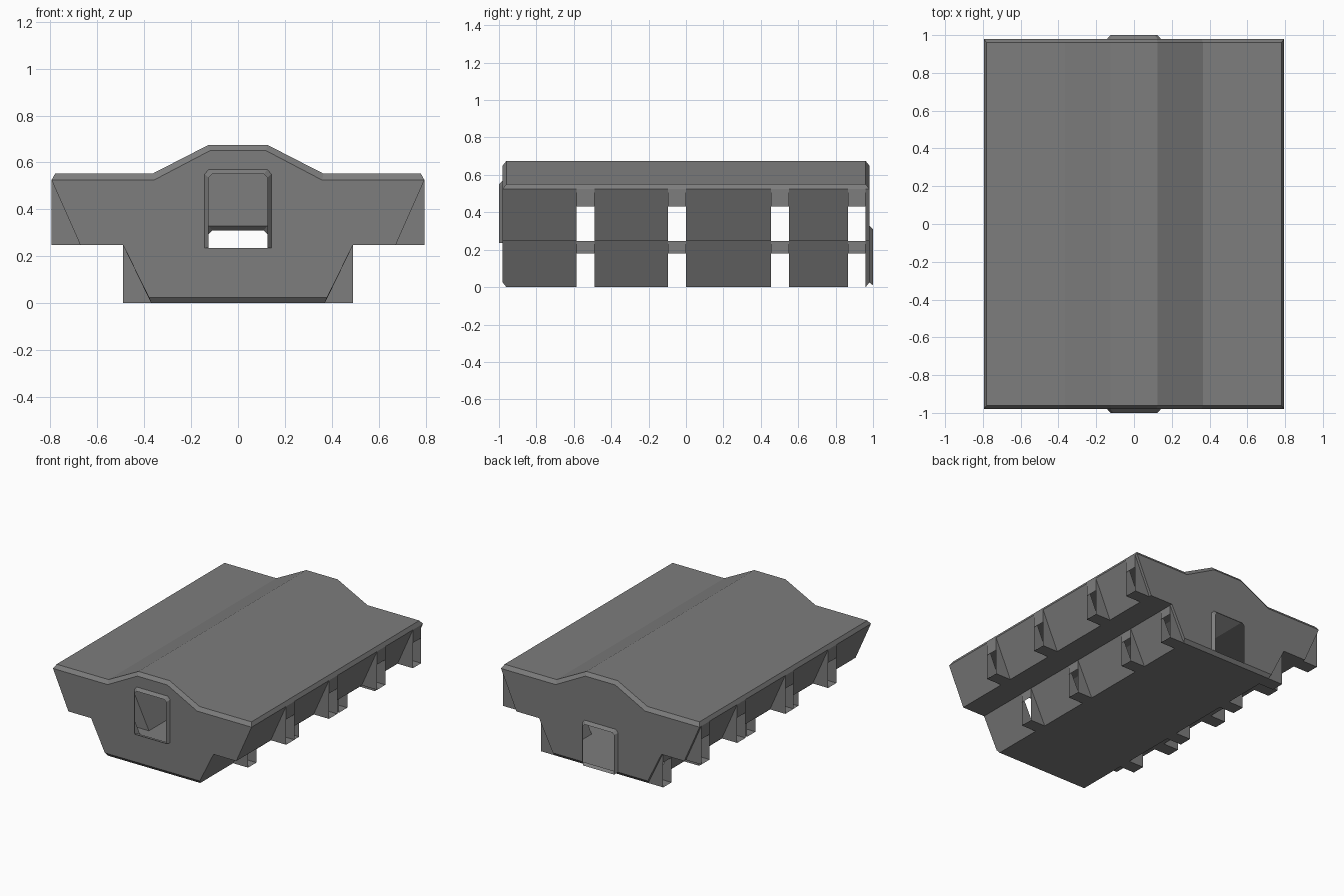
import bpy, bmesh
from mathutils import Vector

if "Cube" in bpy.data.objects:
    bpy.data.objects.remove(bpy.data.objects["Cube"])

END, INSET, LIP = 0.98, 0.96, 1.0
# half cross-section (x, z) of the hull, and the same points on the chamfered end faces
SECTION = [(0, .675), (.125, .675), (.365, .552), (.78, .552), (.795, .525),
           (.672, .247), (.49, .247), (.37, 0), (0, 0)]
END_SECTION = [(0, .65), (.12, .65), (.358, .525), (.795, .525), (.795, .525),
               (.672, .247), (.49, .247), (.38, .025), (0, .025)]
SLOPES = (4, 6)                                   # section segments that carry vents
VENTS = [(-.585, -.49), (-.095, 0), (.455, .55), (.865, .96)]

# half outlines (x, z) of the two doorways: base on the end wall, rim on the lip
FRONT_BASE = [(0, .57), (.125, .57), (.142, .55), (.142, .235), (0, .235)]
FRONT_RIM = [(0, .55), (.11, .55), (.125, .535), (.125, .235), (0, .235)]
REAR_BASE = [(0, .33), (.125, .33), (.142, .31), (.142, .025), (0, .025)]
REAR_RIM = [(0, .31), (.11, .31), (.125, .295), (.125, .01), (0, .01)]

dark_grey = bpy.data.materials.new("dark_grey")
dark_grey.diffuse_color = (.205, .205, .205, 1)
dark_grey.use_nodes = True
dark_grey.node_tree.nodes["Principled BSDF"].inputs["Base Color"].default_value = dark_grey.diffuse_color


def at(p, y):
    return Vector((p[0], y, p[1]))


def add_face(bm, pts, ref_y=None):
    """Add a polygon whose normal points away from the hull's core line."""
    unique = []
    for p in pts:
        if all((p - q).length > 1e-5 for q in unique):
            unique.append(p)
    if len(unique) < 3:
        return
    f = bm.faces.new([bm.verts.new(p) for p in unique])
    f.normal_update()
    c = f.calc_center_median()
    y = max(-.9, min(.9, c.y)) if ref_y is None else ref_y
    if f.normal.dot(c - Vector((0, y, .3))) < 0:
        f.normal_flip()


def finish(bm, name):
    """Weld the half mesh and mirror it across x = 0."""
    bmesh.ops.remove_doubles(bm, verts=bm.verts, dist=1e-4)
    mesh = bpy.data.meshes.new(name)
    bm.to_mesh(mesh)
    bm.free()
    mesh.materials.append(dark_grey)
    ob = bpy.data.objects.new(name, mesh)
    bpy.context.collection.objects.link(ob)
    m = ob.modifiers.new("mirror", 'MIRROR')
    m.use_axis[0] = True


# hull shell: long panels, chamfered rims, end walls with doorway openings
bm = bmesh.new()
cuts = [-INSET] + [y for v in VENTS for y in v] + [INSET]
for i in range(len(SECTION) - 1):
    a, b = SECTION[i], SECTION[i + 1]
    spans = zip(cuts[::2], cuts[1::2]) if i in SLOPES else [(-INSET, INSET)]
    for y0, y1 in spans:
        if y1 - y0 > 1e-4:
            add_face(bm, [at(a, y0), at(b, y0), at(b, y1), at(a, y1)])
    for s in (-1, 1):
        add_face(bm, [at(a, s * INSET), at(b, s * INSET),
                      at(END_SECTION[i + 1], s * END), at(END_SECTION[i], s * END)])
add_face(bm, [at(p, -END) for p in END_SECTION + FRONT_BASE[::-1]])
add_face(bm, [at(p, END) for p in END_SECTION[:-1] + REAR_BASE[-2::-1]])
finish(bm, "hull_shell")

# side vents: upright boxes on the sloping walls, open in their lower part
for name, i, hole_top in (("upper_vents", 4, .43), ("lower_vents", 6, .18)):
    bm = bmesh.new()
    top, foot = SECTION[i], SECTION[i + 1]
    corner, mid = (top[0], foot[1]), (top[0], hole_top)
    for y0, y1 in VENTS:
        for y in (y0, y1):
            add_face(bm, [at(top, y), at(mid, y), at(corner, y), at(foot, y)],
                     (y0 + y1) / 2)
        for a, b in ((top, mid), (corner, foot)):
            add_face(bm, [at(a, y0), at(b, y0), at(b, y1), at(a, y1)])
    finish(bm, name)

# doorway frames: bevelled lips around the high front and low rear openings
for name, base, rim, s in (("front_door_frame", FRONT_BASE, FRONT_RIM, -1),
                           ("rear_door_frame", REAR_BASE, REAR_RIM, 1)):
    bm = bmesh.new()
    for k in range(len(base) - 1):
        add_face(bm, [at(base[k], s * END), at(base[k + 1], s * END),
                      at(rim[k + 1], s * LIP), at(rim[k], s * LIP)])
    finish(bm, name)
